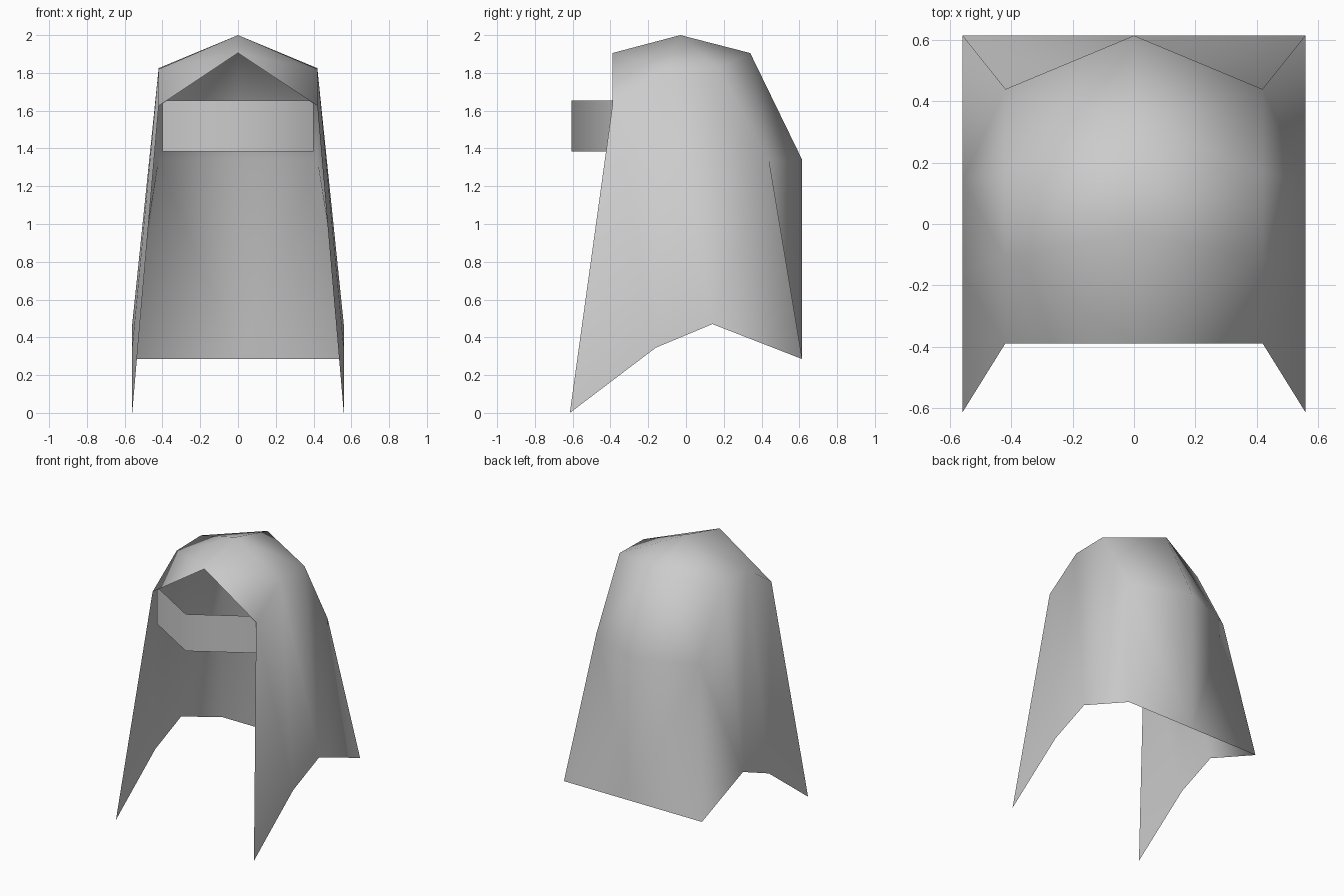
import bpy
import bmesh

cube = bpy.data.objects.get("Cube")
if cube:
    bpy.data.objects.remove(cube, do_unlink=True)

cloth = bpy.data.materials.new("light_grey_cloth")
cloth.use_nodes = True
grey = (0.6, 0.6, 0.6, 1)
cloth.diffuse_color = grey
cloth.node_tree.nodes["Principled BSDF"].inputs["Base Color"].default_value = grey


def mirrored_sheet(name, rows, back_panel=False):
    """Loft the left half between rows of points, then mirror it across x."""
    bm = bmesh.new()
    grid = [[bm.verts.new(p) for p in row] for row in rows]
    for upper, lower in zip(grid, grid[1:]):
        for i in range(len(upper) - 1):
            face = bm.faces.new((upper[i], lower[i], lower[i + 1], upper[i + 1]))
    if back_panel:
        # fold the rear side panel from its shoulder corner to the hem notch
        bmesh.utils.face_split(face, grid[1][-1], grid[2][-2])
        # back panel: folds inward from the shoulder corner to the middle of the hem
        ridge, shoulder, hem = (row[-1] for row in grid)
        middle = bm.verts.new((0, hem.co.y, hem.co.z))
        bm.faces.new((ridge, shoulder, middle))
        bm.faces.new((shoulder, hem, middle))
    for face in bm.faces:
        face.smooth = True
    mesh = bpy.data.meshes.new(name)
    bm.to_mesh(mesh)
    bm.free()
    mesh.materials.append(cloth)
    obj = bpy.data.objects.new(name, mesh)
    bpy.context.collection.objects.link(obj)
    mirror = obj.modifiers.new("Mirror", "MIRROR")
    mirror.use_clip = True
    mirror.merge_threshold = 0.001


# Hooded cape: ridge line, shoulder line and hem, each from front to back
ridge = [(0, -0.39, 1.905), (0, -0.03, 2.0), (0, 0.34, 1.905), (0, 0.615, 1.34)]
shoulder = [(0.42, -0.39, 1.625), (0.42, -0.11, 1.82),
            (0.42, 0.17, 1.825), (0.42, 0.44, 1.335)]
hem = [(0.56, -0.615, 0), (0.56, -0.16, 0.345),
       (0.56, 0.14, 0.47), (0.56, 0.615, 0.285)]
mirrored_sheet("hooded_cape", [ridge, shoulder, hem], back_panel=True)

# Pointed band across the front opening, its ends tucked inside the hood
band = [(0, -0.605), (0.4, -0.365)]
mirrored_sheet("front_band", [[(x, y, z) for x, y in band] for z in (1.655, 1.385)])
